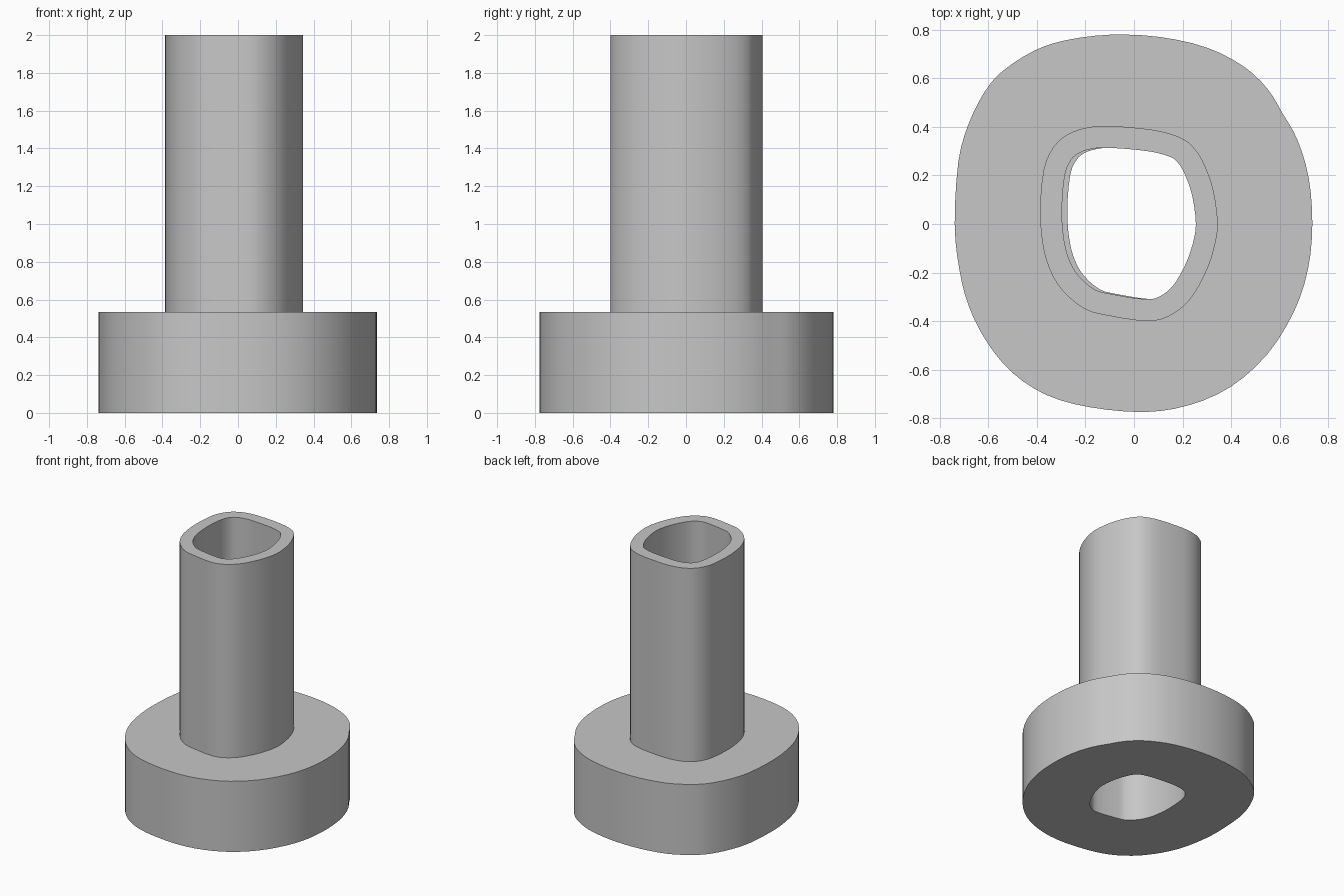
import bpy
import bmesh
from mathutils import Vector

# Remove the default object only
default_cube = bpy.data.objects.get("Cube")
if default_cube:
    bpy.data.objects.remove(default_cube, do_unlink=True)

HEIGHT = 2.0
FLANGE_HEIGHT = 0.535
WALL = 0.09
HOLE_SHIFT = Vector((0.022, 0.0))

# Rounded outlines, counter-clockwise from the +x side
FLANGE_OUTLINE = [
    (.735, 0), (.72, .19), (.674, .346), (.61, .46), (.55, .557), (.455, .647),
    (.303, .726), (.105, .771), (-.1, .78), (-.278, .758), (-.41, .715),
    (-.542, .63), (-.616, .544), (-.682, .412), (-.724, .256), (-.739, 0),
    (-.72, -.186), (-.68, -.342), (-.604, -.49), (-.5, -.614), (-.36, -.705),
    (-.183, -.755), (.043, -.775), (.229, -.746), (.4, -.67), (.55, -.536),
    (.66, -.36), (.717, -.186),
]
TUBE_OUTLINE = [
    (.345, 0), (.328, .135), (.292, .241), (.25, .31), (.196, .354),
    (.085, .387), (-.1, .404), (-.2, .396), (-.275, .368), (-.332, .317),
    (-.372, .225), (-.387, .06), (-.377, -.08), (-.348, -.186),
    (-.295, -.274), (-.204, -.35), (-.1, -.379), (.05, -.4), (.14, -.382),
    (.225, -.318), (.29, -.212), (.329, -.105),
]


def smooth_loop(points, steps=3):
    """Closed curve passing through the given outline points."""
    pts = [Vector(p) for p in points]
    count = len(pts)
    loop = []
    for i in range(count):
        before, start, end, after = (pts[(i + k) % count] for k in (-1, 0, 1, 2))
        for s in range(steps):
            t = s / steps
            loop.append(start + 0.5 * t * (
                (end - before)
                + t * (2 * before - 5 * start + 4 * end - after)
                + t * t * (3 * start - before - 3 * end + after)))
    return loop


def inset_loop(loop, distance):
    """Move each point of the loop inward along its normal."""
    count = len(loop)
    result = []
    for i, point in enumerate(loop):
        tangent = (loop[(i + 1) % count] - loop[i - 1]).normalized()
        result.append(point + distance * Vector((-tangent.y, tangent.x)))
    return result


def add_edge_loop(bm, loop, z):
    verts = [bm.verts.new((p.x, p.y, z)) for p in loop]
    edges = [bm.edges.new((verts[i - 1], verts[i])) for i in range(len(verts))]
    return verts, edges


def hollow_prism(name, outer, inner, bottom, top, material):
    """Vertical wall between an outer and an inner outline, capped by rings."""
    bm = bmesh.new()
    rings = {}
    for z in (bottom, top):
        rings[z] = [add_edge_loop(bm, loop, z) for loop in (outer, inner)]
        cap_edges = rings[z][0][1] + rings[z][1][1]
        bmesh.ops.triangle_fill(bm, edges=cap_edges, use_beauty=True)
    for (low, _), (high, _) in zip(rings[bottom], rings[top]):
        for i in range(len(low)):
            bm.faces.new((low[i - 1], low[i], high[i], high[i - 1]))
    bmesh.ops.recalc_face_normals(bm, faces=bm.faces)
    mesh = bpy.data.meshes.new(name)
    bm.to_mesh(mesh)
    bm.free()
    mesh.materials.append(material)
    obj = bpy.data.objects.new(name, mesh)
    bpy.context.collection.objects.link(obj)
    bpy.ops.object.select_all(action='DESELECT')
    obj.select_set(True)
    bpy.context.view_layer.objects.active = obj
    bpy.ops.object.shade_smooth_by_angle(angle=0.6)
    return obj


# Single plain grey
grey = bpy.data.materials.new("plain_grey")
grey.use_nodes = True
colour = (0.57, 0.57, 0.57, 1.0)
grey.diffuse_color = colour
grey.node_tree.nodes["Principled BSDF"].inputs["Base Color"].default_value = colour

# Tube and the matching bore
tube_loop = smooth_loop(TUBE_OUTLINE)
bore_loop = inset_loop(tube_loop, WALL)
hollow_prism("tube", tube_loop, bore_loop, FLANGE_HEIGHT, HEIGHT, grey)

# Wide base flange, its bore slightly off the tube's
flange_bore = [p + HOLE_SHIFT for p in bore_loop]
hollow_prism("base_flange", smooth_loop(FLANGE_OUTLINE), flange_bore,
             0.0, FLANGE_HEIGHT, grey)
